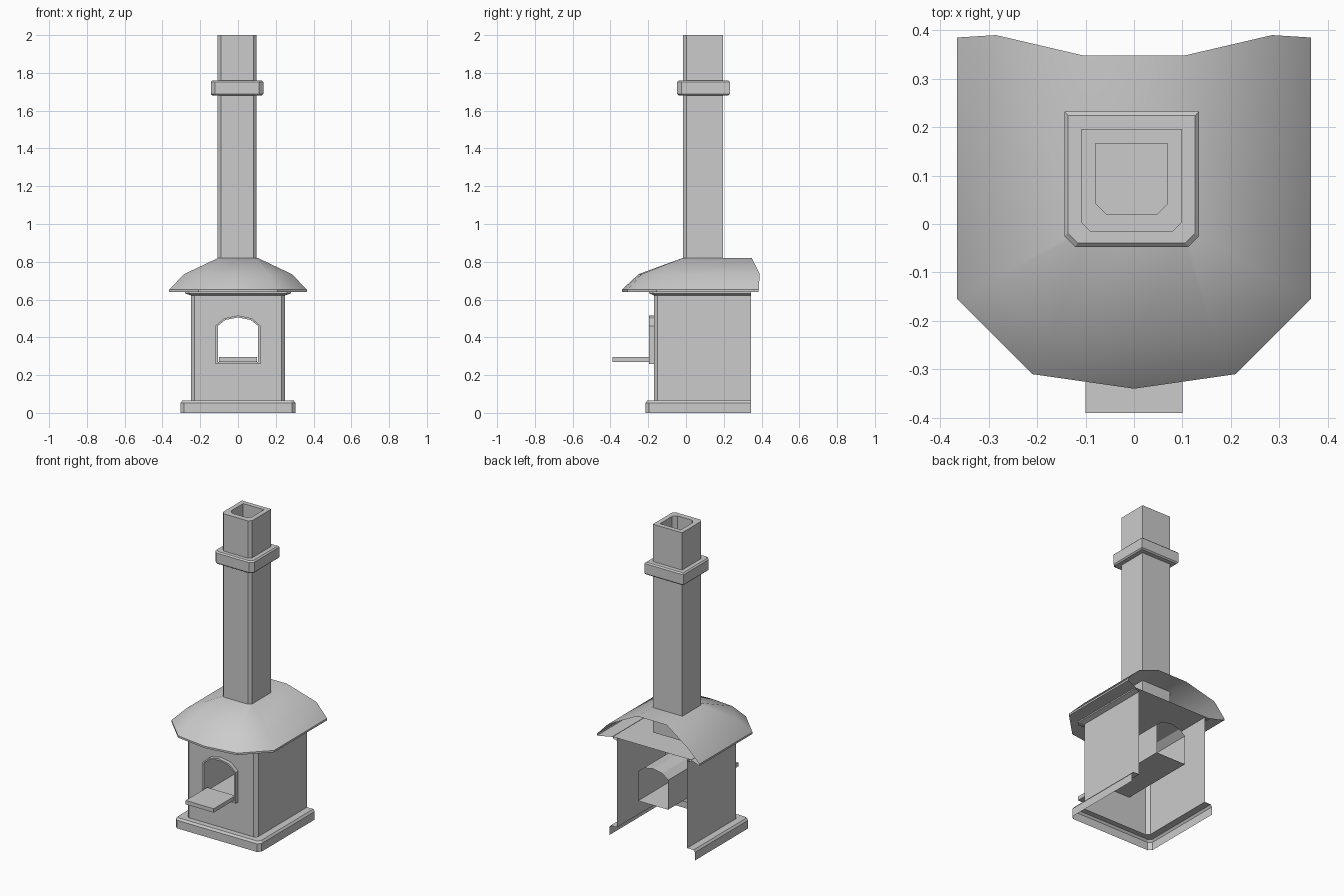
import bpy, bmesh, math

if "Cube" in bpy.data.objects:
    bpy.data.objects.remove(bpy.data.objects["Cube"])

BACK = 0.345


def finish(name, bm, smooth=None):
    me = bpy.data.meshes.new(name)
    bm.to_mesh(me)
    bm.free()
    ob = bpy.data.objects.new(name, me)
    bpy.context.collection.objects.link(ob)
    if smooth:
        bpy.ops.object.select_all(action='DESELECT')
        ob.select_set(True)
        bpy.context.view_layer.objects.active = ob
        bpy.ops.object.shade_smooth_by_angle(angle=math.radians(smooth))
    return ob


def loft(name, rings, closed=False, skip=(), cap_start=False, cap_end=False, smooth=None):
    """Skin a list of equal-length point rings."""
    bm = bmesh.new()
    vs = [[bm.verts.new(p) for p in r] for r in rings]
    n = len(rings[0])
    for a, b in zip(vs, vs[1:]):
        for i in range(n if closed else n - 1):
            if i not in skip:
                j = (i + 1) % n
                bm.faces.new((a[i], a[j], b[j], b[i]))
    if cap_start:
        bm.faces.new(vs[0][::-1])
    if cap_end:
        bm.faces.new(vs[-1])
    return finish(name, bm, smooth)


def u_ring(w, front, c, z, back=BACK):
    """Plan outline with two chamfered front corners."""
    return [(-w, back, z), (-w, front + c, z), (-w + c, front, z),
            (w - c, front, z), (w, front + c, z), (w, back, z)]


def mirrored(half, z):
    """Left half outline (last point on the centre line) made whole."""
    return [(x, y, z) for x, y in half] + [(-x, y, z) for x, y in half[-2::-1]]


def arch(w, bottom, spring, top, y):
    """Doorway outline with a five-point faceted arch."""
    h = top - spring
    half = [(-w, bottom), (-w, spring), (-w * .62, spring + h * .72), (0, top)]
    return [(x, y, z) for x, z in half] + [(-x, y, z) for x, z in half[-2::-1]]


# Base plinth and body walls, open at the back
loft("plinth", [u_ring(.305, -.215, .02, 0), u_ring(.305, -.215, .02, .052),
                u_ring(.295, -.205, .018, .065), u_ring(.25, -.17, .018, .065)])
loft("body_walls", [u_ring(.25, -.17, .02, .065), u_ring(.25, -.17, .02, .635)], skip=(2,))

# Front wall with the doorway left open
bm = bmesh.new()
edges = []
rect = [(-.23, -.17, .065), (.23, -.17, .065), (.23, -.17, .635), (-.23, -.17, .635)]
for loop in (rect, arch(.107, .27, .46, .505, -.17)):
    v = [bm.verts.new(p) for p in loop]
    edges += [bm.edges.new((v[i], v[(i + 1) % len(v)])) for i in range(len(v))]
bmesh.ops.triangle_fill(bm, edges=edges, use_beauty=True, normal=(0, -1, 0))
finish("front_wall", bm)

# Doorway frame running into the oven tunnel
loft("doorway_and_tunnel", [arch(.12, .26, .46, .516, -.17), arch(.12, .26, .46, .516, -.195),
                            arch(.107, .27, .46, .505, -.195), arch(.107, .27, .46, .505, .335)],
     closed=True)

# Shelf in front of the doorway
bpy.ops.mesh.primitive_cube_add(size=1, location=(0, -.28, .283))
shelf = bpy.context.object
shelf.name = "shelf"
shelf.scale = (.2, .22, .025)

# Cornice under the roof
loft("cornice", [u_ring(.25, -.17, .02, .622), u_ring(.265, -.18, .02, .627),
                 u_ring(.28, -.195, .02, .632), u_ring(.28, -.195, .02, .642)])

# Roof hood with its flat underside
eave = [(-.365, .385), (-.365, -.155), (-.21, -.31), (0, -.34)]
mid = [(-.285, .39), (-.285, -.11), (-.165, -.235), (0, -.25)]
ridge = [(-.105, .348), (-.105, -.01), (-.1, -.018), (0, -.018)]
loft("roof", [mirrored(eave, .64), mirrored(eave, .652), mirrored(mid, .735),
              mirrored(ridge, .82)], cap_end=True, smooth=32)
bm = bmesh.new()
soffit = mirrored(eave, .64) + [(.275, BACK, .64), (-.275, BACK, .64)]
bm.faces.new([bm.verts.new(p) for p in soffit])
finish("soffit", bm)

# Hollow chimney and its collar
chimney = loft("chimney", [u_ring(.104, -.015, .018, .66, .196), u_ring(.104, -.015, .018, 2, .196),
                           u_ring(.074, .02, .022, 2, .166), u_ring(.074, .02, .022, 1.6, .166)],
               closed=True, cap_end=True)
collar = loft("chimney_collar", [u_ring(.1, -.01, .018, 1.68, .19),
                                 u_ring(.131, -.039, .02, 1.68, .224),
                                 u_ring(.139, -.047, .022, 1.688, .232),
                                 u_ring(.139, -.047, .022, 1.752, .232),
                                 u_ring(.131, -.039, .02, 1.76, .224),
                                 u_ring(.1, -.01, .018, 1.76, .19)], closed=True)
for ob in (chimney, collar):
    ob.location.x = -.005
